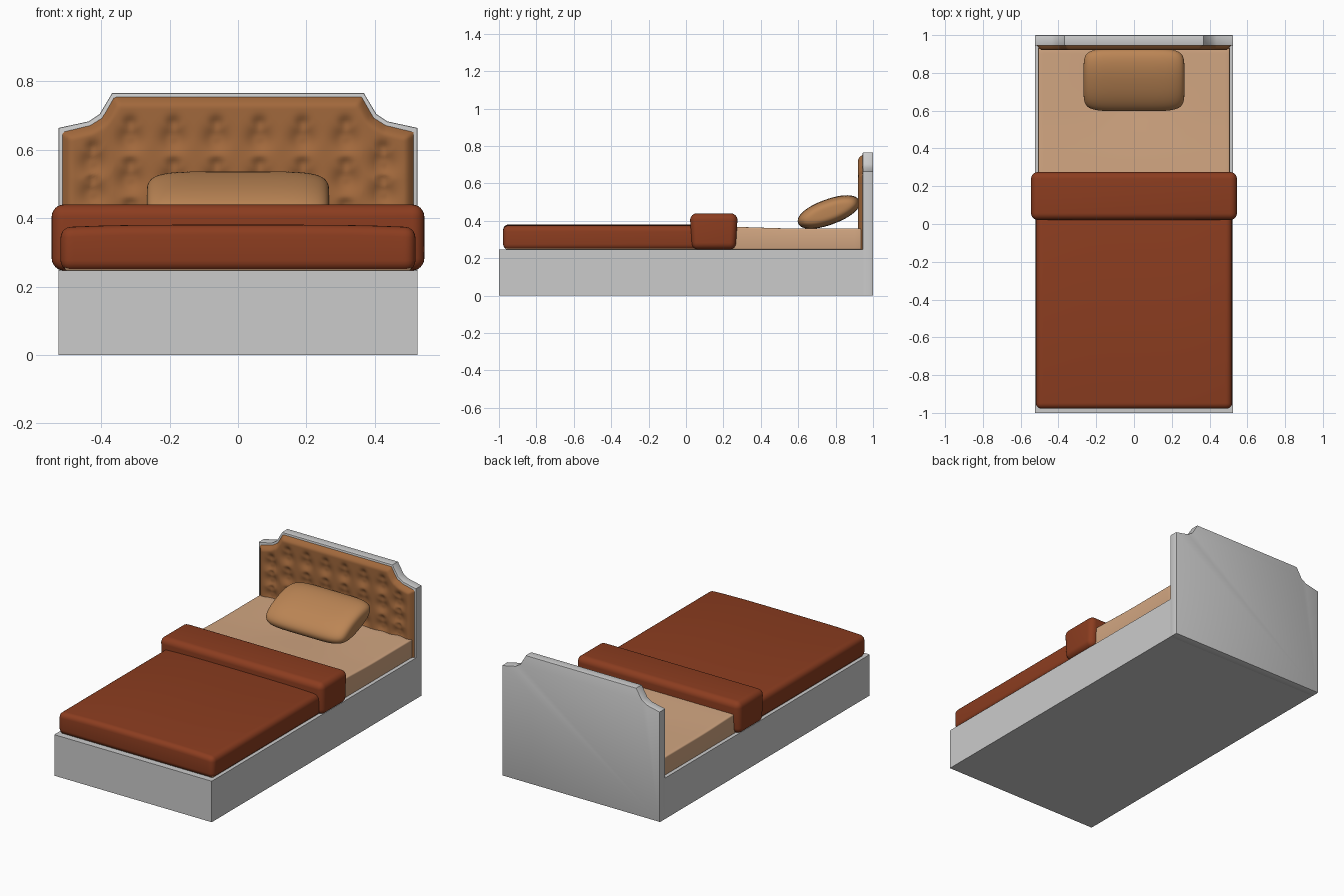
import bpy, bmesh
from math import exp, sin, radians, copysign
from mathutils import Vector, Matrix
from mathutils.geometry import intersect_point_line

if "Cube" in bpy.data.objects:
    bpy.data.objects.remove(bpy.data.objects["Cube"])


def material(name, rgb):
    m = bpy.data.materials.new(name)
    m.diffuse_color = (*rgb, 1)
    m.use_nodes = True
    m.node_tree.nodes["Principled BSDF"].inputs["Base Color"].default_value = m.diffuse_color
    return m


RUST = material("rust_fabric", (0.26, 0.046, 0.014))
LINEN = material("linen", (0.64, 0.38, 0.22))
TAN = material("tan_fabric", (0.50, 0.235, 0.09))
LEATHER = material("upholstery", (0.36, 0.14, 0.045))


def finish(bm, name, mat=None, angle=40):
    me = bpy.data.meshes.new(name)
    bm.to_mesh(me)
    bm.free()
    ob = bpy.data.objects.new(name, me)
    bpy.context.collection.objects.link(ob)
    if mat:
        me.materials.append(mat)
    bpy.ops.object.select_all(action='DESELECT')
    ob.select_set(True)
    bpy.context.view_layer.objects.active = ob
    bpy.ops.object.shade_smooth_by_angle(angle=radians(angle))
    return ob


def box(x, y0, y1, z0, z1, bevel=0, segs=5):
    bm = bmesh.new()
    bmesh.ops.create_cube(bm, size=1)
    for v in bm.verts:
        v.co = Vector((v.co.x * 2 * x, (y0 + y1) / 2 + v.co.y * (y1 - y0),
                       (z0 + z1) / 2 + v.co.z * (z1 - z0)))
    if bevel:
        bmesh.ops.bevel(bm, geom=bm.edges[:], offset=bevel, segments=segs,
                        profile=0.5, affect='EDGES')
    return bm


def slice_along(bm, axis, positions):
    for p in positions:
        co, no = Vector(), Vector()
        co[axis], no[axis] = p, 1
        bmesh.ops.bisect_plane(bm, geom=bm.verts[:] + bm.edges[:] + bm.faces[:],
                               plane_co=co, plane_no=no)


# Bed base
finish(box(0.525, -1, 0.95, 0, 0.247), "bed_base")

# Headboard: stepped outline extruded, thin edge bevel
half = [(0.525, 0), (0.525, 0.664), (0.437, 0.683), (0.405, 0.704), (0.368, 0.766)]
outline = half + [(-x, z) for x, z in reversed(half)]
bm = bmesh.new()
face = bm.faces.new([bm.verts.new((x, 0.945, z)) for x, z in outline])
ext = bmesh.ops.extrude_face_region(bm, geom=[face])
bmesh.ops.translate(bm, vec=(0, 0.055, 0),
                    verts=[g for g in ext['geom'] if isinstance(g, bmesh.types.BMVert)])
bmesh.ops.recalc_face_normals(bm, faces=bm.faces[:])
rim = [e for e in bm.edges if abs(e.verts[0].co.y - e.verts[1].co.y) < 1e-4]
bmesh.ops.bevel(bm, geom=rim, offset=0.004, segments=2, profile=0.5, affect='EDGES')
finish(bm, "headboard_frame", angle=30)

# Tufted panel: sheet following the inset outline, sloped rim and button dimples
inset = [(0.516, 0.653), (0.433, 0.673), (0.398, 0.695), (0.363, 0.756)]
path = [(0.516, 0.2)] + inset
path += [(-x, z) for x, z in reversed(path)]
segments = list(zip(path, path[1:]))
BOTTOM = 0.235


def top_z(x):
    x = abs(x)
    if x <= inset[-1][0]:
        return inset[-1][1]
    for (xa, za), (xb, zb) in zip(inset, inset[1:]):
        if xb <= x <= xa + 1e-6:
            return zb + (za - zb) * (x - xb) / (xa - xb)


def rim_distance(x, z):
    p, best = Vector((x, z, 0)), 1
    for a, b in segments:
        a3, b3 = Vector((*a, 0)), Vector((*b, 0))
        q, t = intersect_point_line(p, a3, b3)
        q = a3.lerp(b3, min(1, max(0, t)))
        best = min(best, (p - q).length)
    return best


buttons = [((i - 2.5) * 0.126, z, 0.7) for i in range(6) for z in (0.632, 0.512, 0.392)]
buttons += [(s * 0.424, z, 0.615) for s in (-1, 1) for z in (0.56, 0.47, 0.38)]


def panel_y(x, z):
    d = min(1, rim_distance(x, z) / 0.032)
    y = 0.948 - 0.028 * sin(d * 1.5708)
    dip = 0
    for bx, bz, top in buttons:
        dx, dz = x - bx, z - bz
        r2 = dx * dx + dz * dz
        dip = max(dip, 0.022 * exp(-r2 / 0.0011))
        dz2 = max(0, dz - 0.045, -dz)
        dip = max(dip, 0.014 * exp(-(dx / 0.02) ** 2 - (dz2 / 0.02) ** 2))
        y -= 0.007 * exp(-r2 / 0.00025)
    return min(0.949, y + dip * d)


cols = sorted({round(-0.516 + 1.032 * i / 130, 4) for i in range(131)}
              | {s * x for x, _ in inset for s in (-1, 1)})
ROWS = 70
bm = bmesh.new()
grid = []
for x in cols:
    zs = [BOTTOM + (top_z(x) - BOTTOM) * j / ROWS for j in range(ROWS + 1)]
    grid.append([bm.verts.new((x, panel_y(x, z), z)) for z in zs])
for a, b in zip(grid, grid[1:]):
    for j in range(ROWS):
        bm.faces.new((a[j], b[j], b[j + 1], a[j + 1]))
finish(bm, "tufted_panel", LEATHER, 60)

# Mattress with a soft dip under the pillow
bm = box(0.507, -0.965, 0.94, 0.246, 0.368, 0.008, 3)
slice_along(bm, 0, [i * 0.06 for i in range(-8, 9)])
slice_along(bm, 1, [0.2 + i * 0.05 for i in range(15)])
for v in bm.verts:
    if v.co.z > 0.3:
        t = min(1, max(0, (v.co.y - 0.2) / 0.4))
        v.co.z -= 0.009 * t * t * (3 - 2 * t)
        v.co.z -= 0.01 * exp(-(v.co.x / 0.2) ** 2 - ((v.co.y - 0.72) / 0.18) ** 2)
finish(bm, "mattress", LINEN)

# Blanket, gently lower at its outer edges
bm = box(0.519, -0.978, 0.10, 0.246, 0.381, 0.03)
slice_along(bm, 0, [i * 0.08 for i in range(-6, 7)])
for v in bm.verts:
    if v.co.z > 0.33:
        v.co.z -= 0.008 * (abs(v.co.x) / 0.52) ** 4
finish(bm, "blanket", RUST)

# Folded-over blanket band, slightly narrower at the bottom
bm = box(0.545, 0.022, 0.275, 0.247, 0.44, 0.036, 6)
for v in bm.verts:
    if v.co.z < 0.3:
        v.co.y = 0.149 + (v.co.y - 0.149) * 0.94
finish(bm, "blanket_fold", RUST)


# Pillow: squared-off ellipsoid, tilted against the headboard
def spow(v, p):
    return copysign(abs(v) ** p, v)


bm = bmesh.new()
bmesh.ops.create_uvsphere(bm, u_segments=48, v_segments=48, radius=1)
for v in bm.verts:
    axis, a, b = v.co.z, v.co.x, v.co.y
    r = max((a * a + b * b) ** 0.5, 1e-6)
    v.co = Vector((0.267 * spow(axis, 0.38),
                   0.174 * spow(a / r, 0.92) * r ** 0.3,
                   0.068 * spow(b / r, 0.92) * r ** 0.5))
bmesh.ops.recalc_face_normals(bm, faces=bm.faces[:])
bmesh.ops.transform(bm, verts=bm.verts[:],
                    matrix=Matrix.Translation((0, 0.763, 0.447)) @ Matrix.Rotation(radians(20), 4, 'X'))
finish(bm, "pillow", TAN, 80)
